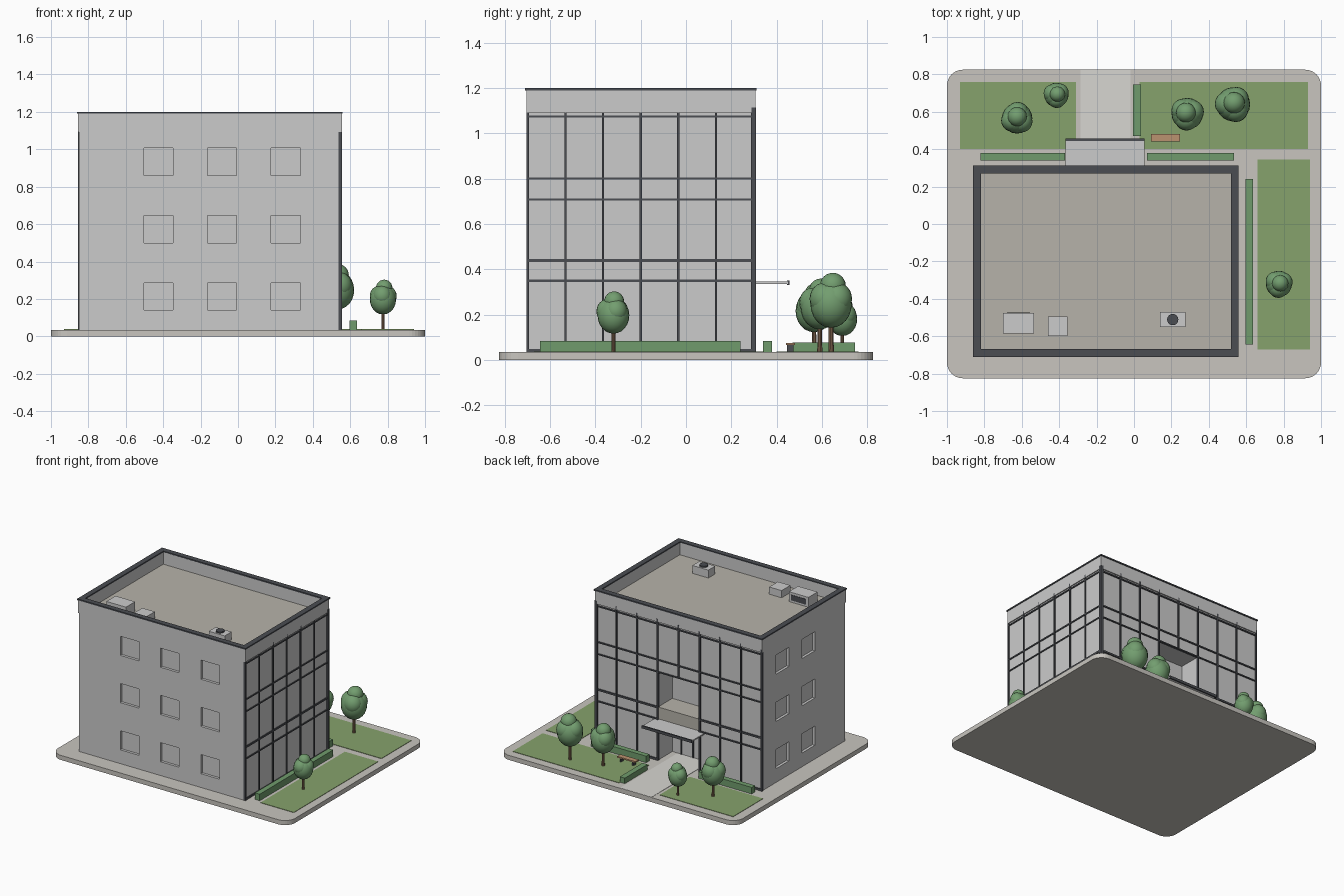
import bpy, bmesh, math, random
from mathutils import Matrix, Vector

if "Cube" in bpy.data.objects:
    bpy.data.objects.remove(bpy.data.objects["Cube"])

random.seed(4)


def mat(name, r, g, b):
    m = bpy.data.materials.new(name)
    m.diffuse_color = (r, g, b, 1)
    m.use_nodes = True
    m.node_tree.nodes["Principled BSDF"].inputs["Base Color"].default_value = m.diffuse_color
    return m


DARK = mat("dark_metal", 0.07, 0.075, 0.085)
PAVE = mat("paving", 0.58, 0.56, 0.52)
PATH = mat("path", 0.68, 0.67, 0.64)
ROOF = mat("roof", 0.47, 0.45, 0.40)
LAWN = mat("lawn", 0.24, 0.36, 0.15)
HEDGE = mat("hedge", 0.16, 0.33, 0.15)
LEAF = mat("leaf", 0.17, 0.34, 0.16)
BARK = mat("bark", 0.25, 0.15, 0.09)
WOOD = mat("wood", 0.50, 0.29, 0.16)


def finish(name, bm, material=None):
    me = bpy.data.meshes.new(name)
    bmesh.ops.recalc_face_normals(bm, faces=bm.faces)
    bm.to_mesh(me)
    bm.free()
    ob = bpy.data.objects.new(name, me)
    bpy.context.collection.objects.link(ob)
    if material:
        me.materials.append(material)
    return ob


def boxes(name, items, material=None):
    """One object from boxes given as (x0, x1, y0, y1, z0, z1)."""
    bm = bmesh.new()
    for x0, x1, y0, y1, z0, z1 in items:
        m = Matrix.Translation(((x0 + x1) / 2, (y0 + y1) / 2, (z0 + z1) / 2))
        bmesh.ops.create_cube(bm, size=1, matrix=m @ Matrix.Diagonal((x1 - x0, y1 - y0, z1 - z0, 1)))
    return finish(name, bm, material)


def ring(name, x0, x1, y0, y1, w, z0, z1, material=None):
    """Rectangular frame lying flat, built as a closed loop of quads."""
    bm = bmesh.new()
    rows = []
    for d, z in ((0, z0), (0, z1), (w, z1), (w, z0)):
        rows.append([bm.verts.new(p) for p in ((x0 + d, y0 + d, z), (x1 - d, y0 + d, z),
                                               (x1 - d, y1 - d, z), (x0 + d, y1 - d, z))])
    for i in range(4):
        for j in range(4):
            a, b, k = rows[i], rows[(i + 1) % 4], (j + 1) % 4
            bm.faces.new((a[j], a[k], b[k], b[j]))
    return finish(name, bm, material)


def cylinder(name, x, y, z0, z1, r0, r1, n, material):
    bm = bmesh.new()
    bmesh.ops.create_cone(bm, cap_ends=True, segments=n, radius1=r0, radius2=r1, depth=z1 - z0,
                          matrix=Matrix.Translation((x, y, (z0 + z1) / 2)))
    return finish(name, bm, material)


# Ground slab with rounded corners
G = 0.035
bm = bmesh.new()
bmesh.ops.create_cube(bm, size=1, matrix=Matrix.Translation((0, 0, G / 2)) @ Matrix.Diagonal((2, 1.65, G, 1)))
upright = [e for e in bm.edges if abs(e.verts[0].co.z - e.verts[1].co.z) > G / 2]
bmesh.ops.bevel(bm, geom=upright, offset=0.085, segments=8, profile=0.5, affect='EDGES')
finish("ground_slab", bm, PAVE)

# Lawns, path and hedges
boxes("lawns", [(-0.93, -0.31, 0.40, 0.76, 0.03, 0.038), (0.03, 0.93, 0.40, 0.76, 0.03, 0.038),
                (0.66, 0.94, -0.67, 0.345, 0.03, 0.038)], LAWN)
boxes("entrance_path", [(-0.285, -0.02, 0.13, 0.824, 0.03, 0.037)], PATH)
boxes("hedges", [(-0.82, -0.37, 0.34, 0.38, 0.03, 0.085), (0.07, 0.535, 0.34, 0.38, 0.03, 0.085),
                 (-0.005, 0.037, 0.47, 0.745, 0.03, 0.077), (0.595, 0.635, -0.645, 0.24, 0.03, 0.085)], HEDGE)

# Building body, with window and entrance recesses cut out
X0, X1, Y0, Y1 = -0.85, 0.547, -0.70, 0.297
ZR = 1.097
EX0, EX1, EY, EZ = -0.3275, 0.0275, 0.125, 0.71
body = boxes("building_body", [(X0, X1, Y0, Y1, 0.03, ZR)])
cuts = [(EX0, EX1, EY, Y1 + 0.1, 0.0, EZ)]
for z in (0.14, 0.50, 0.86):
    for x in (-0.425, -0.085, 0.255):
        cuts.append((x - 0.078, x + 0.078, Y0 - 0.1, Y0 + 0.02, z, z + 0.146))
    for y in (0.05, -0.26):
        cuts.append((X0 - 0.1, X0 + 0.02, y - 0.078, y + 0.078, z, z + 0.146))
cutter = boxes("recess_cutter", cuts)
cutter.hide_render = True
cutter.hide_viewport = True
mod = body.modifiers.new("recesses", 'BOOLEAN')
mod.operation = 'DIFFERENCE'
mod.solver = 'EXACT'
mod.object = cutter

# Roof surface, parapet and its dark cap
boxes("roof_surface", [(-0.82, 0.52, -0.67, 0.275, ZR - 0.01, ZR + 0.003)], ROOF)
ring("parapet", -0.855, 0.555, -0.704, 0.306, 0.035, ZR - 0.005, 1.192)
ring("parapet_cap", -0.86, 0.56, -0.71, 0.312, 0.041, 1.19, 1.2, DARK)
boxes("roof_band", [(X1 - 0.01, 0.555, -0.704, 0.306, 1.112, 1.12), (-0.855, 0.555, Y1 - 0.01, 0.306, 1.112, 1.12)])

# Curtain wall frame: right side and back
RAILS = [(0.035, 0.05), (0.345, 0.355), (0.432, 0.446), (0.705, 0.714), (0.796, 0.806), (1.07, 1.08), (1.106, 1.115)]
OX, OY, h = 0.555, 0.307, 0.005
bars = []
for i in range(7):
    y = -0.698 + i * 0.166
    bars.append((X1 - 0.01, OX, y - h, y + h, 0.035, 1.115))
for z0, z1 in RAILS:
    bars.append((X1 - 0.01, OX - 0.002, Y0, Y1, z0, z1))
boxes("side_curtain_frame", bars, DARK)
bars = []
for i in range(9):
    x = -0.85 + i * 0.175
    if i == 4:
        bars.append((x - h, x + h, Y1 - 0.01, OY, EZ, 1.115))
    else:
        x = EX0 if i == 3 else EX1 if i == 5 else x
        bars.append((x - h, x + h, Y1 - 0.01, OY, 0.035, 1.115))
for z0, z1 in RAILS:
    if z0 < 0.7:
        bars += [(X0, EX0, Y1 - 0.01, OY - 0.002, z0, z1), (EX1, X1, Y1 - 0.01, OY - 0.002, z0, z1)]
    else:
        bars.append((X0, X1, Y1 - 0.01, OY - 0.002, z0, z1))
boxes("back_curtain_frame", bars, DARK)
boxes("corner_post", [(0.535, 0.557, 0.288, 0.309, 0.035, 1.115)], DARK)

# Entrance: upper deck, canopy and doors
boxes("entrance_deck", [(EX0, EX1, EY - 0.01, Y1, 0.35, 0.44)], ROOF)
boxes("canopy", [(-0.365, 0.055, 0.29, 0.45, 0.336, 0.346)])
boxes("canopy_edge", [(-0.365, 0.055, 0.445, 0.456, 0.331, 0.351)], DARK)
boxes("door_frame", [(x - 0.005, x + 0.005, EY - 0.01, EY + 0.008, 0.035, 0.26) for x in (-0.25, -0.15, -0.05)]
      + [(-0.255, -0.045, EY - 0.01, EY + 0.008, 0.255, 0.265)], DARK)

# Rooftop equipment
boxes("roof_units", [(-0.70, -0.535, -0.585, -0.475, ZR, 1.175), (-0.46, -0.355, -0.60, -0.495, ZR, 1.155),
                     (0.14, 0.275, -0.552, -0.47, ZR, 1.16)])
boxes("unit_grille", [(-0.68, -0.555, -0.48, -0.472, 1.115, 1.157)], DARK)
cylinder("roof_fan", 0.207, -0.511, 1.155, 1.17, 0.03, 0.03, 24, DARK)

# Bench
boxes("bench_seat", [(0.09, 0.245, 0.44, 0.48, 0.066, 0.076)], WOOD)
boxes("bench_legs", [(x - 0.006, x + 0.006, 0.445, 0.475, 0.03, 0.066) for x in (0.115, 0.22)], DARK)

# Trees: tapered trunk and a crown of overlapping smooth lobes
for i, (x, y, r, top) in enumerate([(-0.625, 0.565, 0.085, 0.34), (-0.415, 0.69, 0.068, 0.28),
                                    (0.285, 0.59, 0.088, 0.36), (0.53, 0.64, 0.095, 0.385),
                                    (0.775, -0.32, 0.073, 0.303)]):
    cz = top - 1.45 * r
    cylinder(f"tree_trunk_{i + 1}", x, y, 0.03, cz, 0.13 * r, 0.09 * r, 10, BARK)
    bm = bmesh.new()
    a = random.uniform(0, 6.28)
    lobes = [(0, 0, 0, 0.96, 1.1), (0.1 * math.cos(a), 0.1 * math.sin(a), 0.85, 0.6, 0.6)]
    lobes += [(0.33 * math.cos(a + k * 2.09), 0.33 * math.sin(a + k * 2.09), 0.25, 0.7, 0.75) for k in range(3)]
    for dx, dy, dz, s, sz in lobes:
        m = Matrix.Translation((x + dx * r, y + dy * r, cz + dz * r)) @ Matrix.Diagonal((s * r, s * r, sz * r, 1))
        bmesh.ops.create_uvsphere(bm, u_segments=20, v_segments=12, radius=1, matrix=m)
    for f in bm.faces:
        f.smooth = True
    finish(f"tree_crown_{i + 1}", bm, LEAF)
